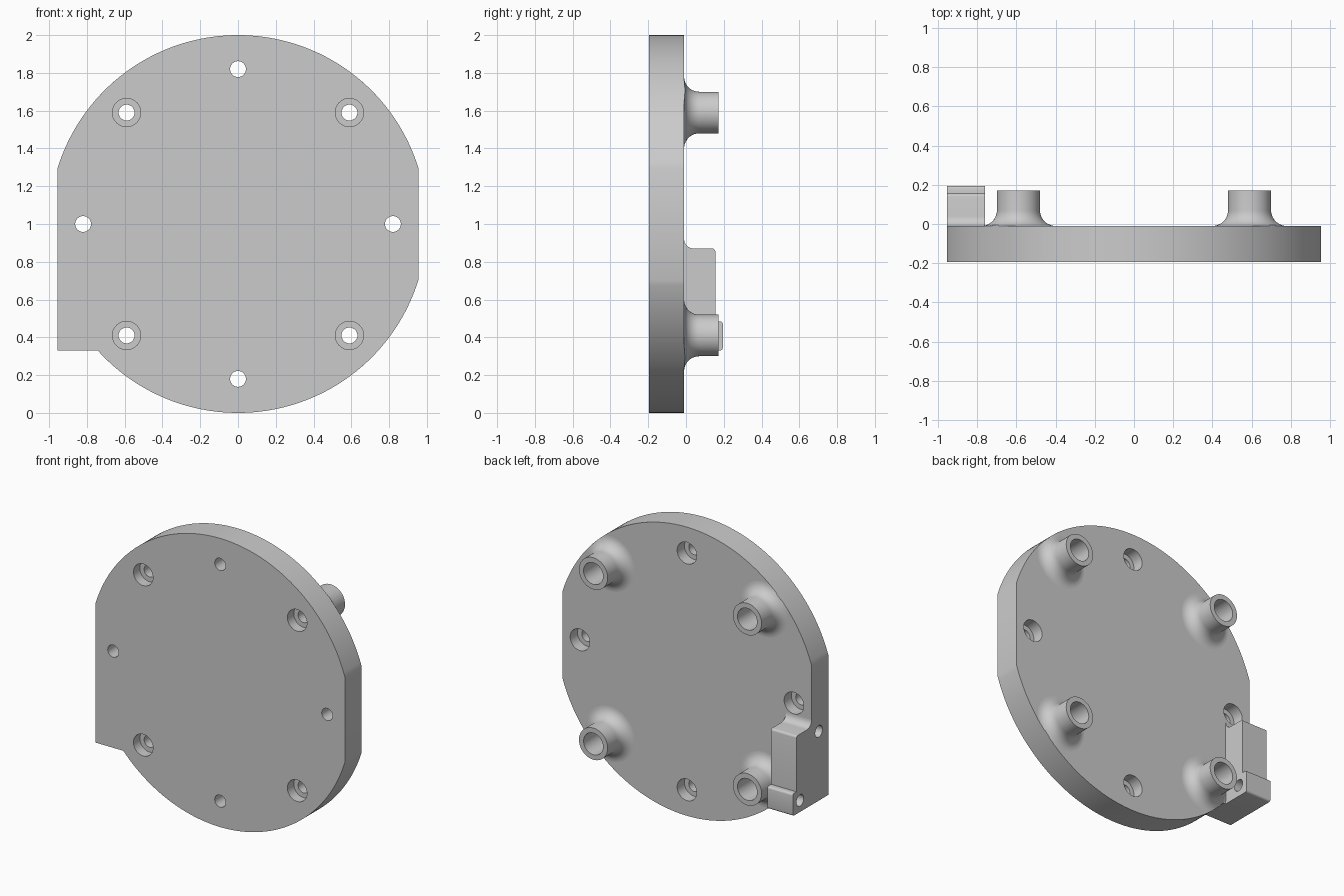
import bpy, bmesh
from math import sin, cos, pi, acos, asin, hypot, radians
from mathutils import Matrix, Vector

if "Cube" in bpy.data.objects:
    bpy.data.objects.remove(bpy.data.objects["Cube"], do_unlink=True)

FRONT, BACK, FLAT = -0.195, -0.01, 0.955   # plate faces and side flats
CORNER_Z, R_BIG, R_SMALL = 0.33, 0.075, 0.042
BOSS = 0.59

grey = bpy.data.materials.new("Plain grey")
grey.use_nodes = True
colour = (0.6, 0.6, 0.6, 1)
grey.diffuse_color = colour
grey.node_tree.nodes["Principled BSDF"].inputs["Base Color"].default_value = colour


def make_object(name, bm):
    bmesh.ops.recalc_face_normals(bm, faces=bm.faces)
    mesh = bpy.data.meshes.new(name)
    bm.to_mesh(mesh)
    bm.free()
    mesh.materials.append(grey)
    obj = bpy.data.objects.new(name, mesh)
    bpy.context.collection.objects.link(obj)
    return obj


def prism(name, points, offset):
    bm = bmesh.new()
    face = bm.faces.new([bm.verts.new(p) for p in points])
    res = bmesh.ops.extrude_face_region(bm, geom=[face], use_keep_orig=True)
    verts = [g for g in res["geom"] if isinstance(g, bmesh.types.BMVert)]
    bmesh.ops.translate(bm, verts=verts, vec=offset)
    return make_object(name, bm)


def arc(cx, cy, r, a, b, n):
    return [(cx + r * cos(a + (b - a) * i / n), cy + r * sin(a + (b - a) * i / n))
            for i in range(n + 1)]


def add_drill(bm, start, end, radius):
    start, end = Vector(start), Vector(end)
    axis = end - start
    turn = axis.to_track_quat('Z', 'Y').to_matrix().to_4x4()
    bmesh.ops.create_cone(bm, cap_ends=True, segments=40, radius1=radius, radius2=radius,
                          depth=axis.length, matrix=Matrix.Translation((start + end) / 2) @ turn)


def cut(obj, name, drills):
    bm = bmesh.new()
    for d in drills:
        add_drill(bm, *d)
    cutter = make_object(name, bm)
    mod = obj.modifiers.new("Holes", 'BOOLEAN')
    mod.operation, mod.solver, mod.object = 'DIFFERENCE', 'EXACT', cutter
    mod.use_self = True
    bpy.context.view_layer.objects.active = obj
    bpy.ops.object.modifier_apply(modifier=mod.name)
    bpy.data.objects.remove(cutter, do_unlink=True)


def smooth(obj):
    bpy.ops.object.select_all(action='DESELECT')
    obj.select_set(True)
    bpy.context.view_layer.objects.active = obj
    bpy.ops.object.shade_smooth_by_angle(angle=radians(30))


# Round plate with two side flats and one square lower corner
side = acos(FLAT)
low = pi + asin(1 - CORNER_Z)
outline = arc(0, 1, 1, side, pi - side, 80)
outline += [(-FLAT, CORNER_Z)]
outline += arc(0, 1, 1, low, 2 * pi - side, 70)
plate = prism("plate", [(x, FRONT, z) for x, z in outline], (0, BACK - FRONT, 0))

# Stepped holes behind the bosses and at the four compass points, plus a side hole
boss_spots = [(sx * BOSS, 1 + sz * BOSS) for sx in (-1, 1) for sz in (-1, 1)]
rim_spots = [(0.82, 1), (-0.82, 1), (0, 1.82), (0, 0.18)]
drills = []
for x, z in boss_spots:
    drills += [((x, FRONT - 0.1, z), (x, FRONT + 0.07, z), R_BIG),
               ((x, BACK - 0.05, z), (x, BACK + 0.1, z), R_BIG)]
for x, z in rim_spots:
    drills.append(((x, BACK - 0.08, z), (x, BACK + 0.1, z), R_BIG))
cut(plate, "wide_drills", drills)
cut(plate, "narrow_drills", [((x, FRONT - 0.1, z), (x, BACK + 0.1, z), R_SMALL)
                             for x, z in boss_spots + rim_spots])
cut(plate, "side_drill", [((-1.1, -0.09, 0.81), (-0.78, -0.09, 0.81), 0.04)])
smooth(plate)

# Hollow bosses with a flared foot
flare = arc(0.19, BACK + 0.08, 0.08, 1.5 * pi, pi, 10)
boss_profile = flare + [(0.11, 0.172), (R_BIG, 0.172), (R_BIG, BACK)]
STEPS = 48
for i, (x, z) in enumerate(boss_spots):
    bm = bmesh.new()
    rings = []
    for r, y in boss_profile:
        ring = []
        for k in range(STEPS):
            px, pz = x + r * cos(2 * pi * k / STEPS), z + r * sin(2 * pi * k / STEPS)
            over = max(1, hypot(px, pz - 1))   # keep the foot within the plate rim
            ring.append(bm.verts.new((px / over, y, 1 + (pz - 1) / over)))
        rings.append(ring)
    for a, b in zip(rings, rings[1:]):
        for k in range(STEPS):
            n = (k + 1) % STEPS
            bm.faces.new((a[k], a[n], b[n], b[k]))
    smooth(make_object(f"boss_{i + 1}", bm))

# Stepped corner block with a filleted top and a cross hole
profile = [(BACK, CORNER_Z)]
profile += arc(0.18, CORNER_Z + 0.015, 0.015, -pi / 2, 0, 4)
profile += arc(0.18, 0.47, 0.015, 0, pi / 2, 4)
profile += [(0.155, 0.485)]
profile += arc(0.14, 0.855, 0.015, 0, pi / 2, 4)
profile += arc(0.04, 0.92, 0.05, 1.5 * pi, pi, 8)
block = prism("corner_block", [(-FLAT, y, z) for y, z in profile], (0.195, 0, 0))
cut(block, "cross_drill", [((-1.1, 0.115, 0.41), (-0.7, 0.115, 0.41), 0.04)])
smooth(block)
